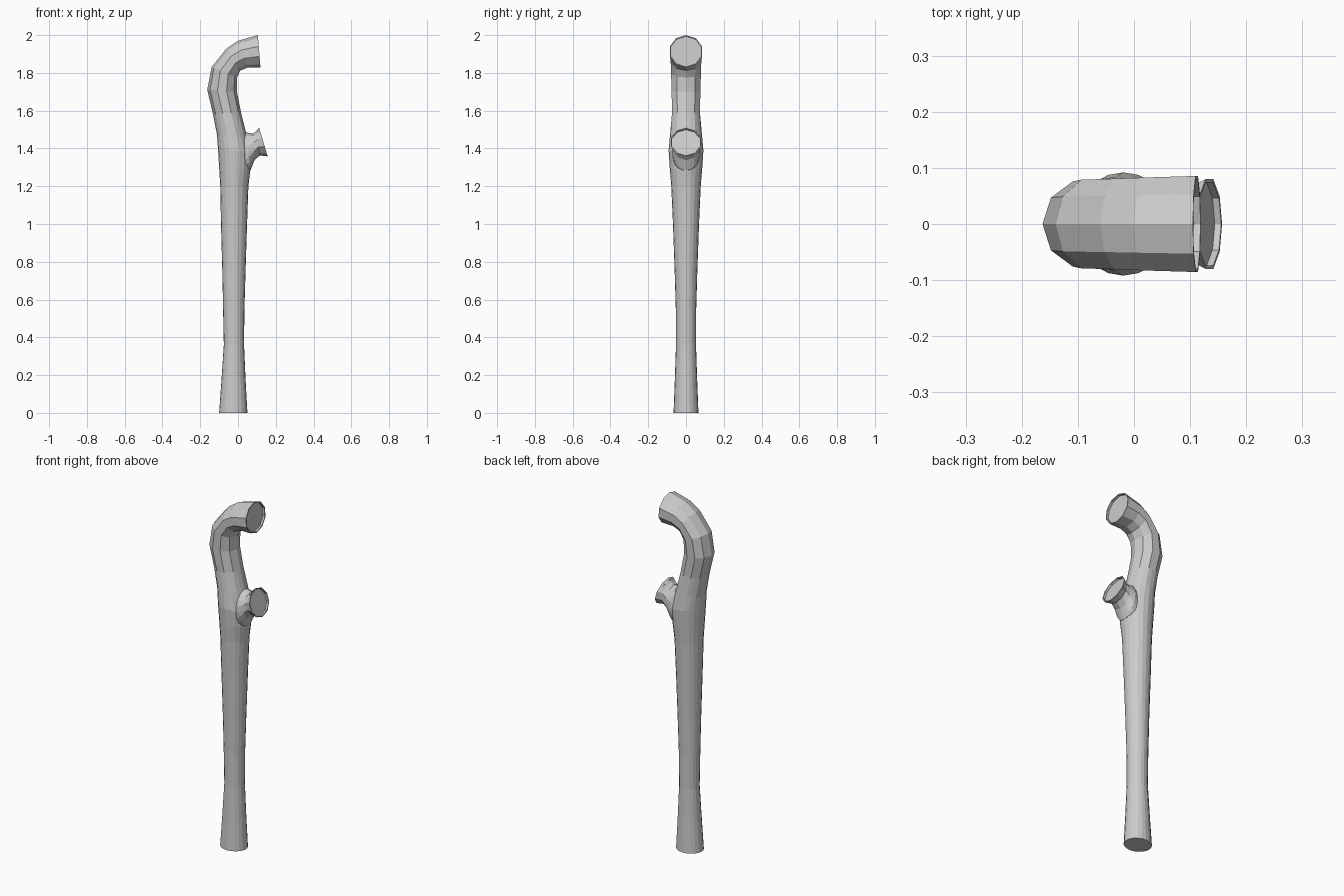
import bpy, bmesh, math
from mathutils import Vector

if "Cube" in bpy.data.objects:
    bpy.data.objects.remove(bpy.data.objects["Cube"])

SIDES = 20


def loft(name, rings, facet_from, recess=0.012):
    """Skin elliptical rings (left xz, right xz, y radius); rings after facet_from are ten-sided."""
    bm = bmesh.new()
    loops = []

    def add_ring(a, b, ry, decagon, scale=1.0, shift=0.0):
        a, b = Vector((a[0], 0, a[1])), Vector((b[0], 0, b[1]))
        mid, half = (a + b) / 2, (b - a) / 2
        back = Vector((half.z, 0, -half.x)).normalized() * shift
        loop = []
        for i in range(SIDES):
            t = 2 * math.pi * i / SIDES
            k = scale * (math.cos(math.pi / 10) if decagon and i % 2 else 1)
            loop.append(bm.verts.new(mid + back + half * k * math.cos(t)
                                     + Vector((0, ry * k * math.sin(t), 0))))
        loops.append(loop)

    for n, (a, b, ry) in enumerate(rings):
        add_ring(a, b, ry, n >= facet_from)
    # thin rim and slightly sunken cut face
    a, b, ry = rings[-1]
    add_ring(a, b, ry, True, 0.93)
    add_ring(a, b, ry, True, 0.93, recess)
    for p, q in zip(loops, loops[1:]):
        for i in range(SIDES):
            j = (i + 1) % SIDES
            bm.faces.new((p[i], p[j], q[j], q[i]))
    bm.faces.new(loops[0])
    bm.faces.new(loops[-1])
    bmesh.ops.recalc_face_normals(bm, faces=bm.faces)
    mesh = bpy.data.meshes.new(name)
    bm.to_mesh(mesh)
    bm.free()
    ob = bpy.data.objects.new(name, mesh)
    bpy.context.collection.objects.link(ob)
    return ob


# Main trunk with its bent upper end
trunk = loft("trunk", [
    ((-.100, 0.00), (.050, 0.00), .066),
    ((-.087, 0.18), (.040, 0.18), .059),
    ((-.075, 0.36), (.032, 0.36), .053),
    ((-.079, 0.55), (.034, 0.55), .054),
    ((-.083, 0.75), (.040, 0.75), .060),
    ((-.090, 1.00), (.048, 1.00), .069),
    ((-.094, 1.20), (.055, 1.20), .078),
    ((-.100, 1.30), (.066, 1.29), .086),
    ((-.106, 1.40), (.068, 1.38), .092),
    ((-.111, 1.47), (.042, 1.485), .084),
    ((-.132, 1.58), (.016, 1.59), .078),
    ((-.163, 1.71), (-.006, 1.70), .080),
    ((-.140, 1.83), (-.006, 1.775), .083),
    ((-.060, 1.93), (.012, 1.812), .085),
    ((.000, 1.97), (.050, 1.828), .087),
    ((.105, 2.00), (.119, 1.828), .090),
], 10)

# Short side stub
stub = loft("branch_stub", [
    ((-.010, 1.46), (-.010, 1.22), .060),
    ((.042, 1.485), (.066, 1.285), .074),
    ((.078, 1.478), (.088, 1.338), .070),
    ((.095, 1.490), (.115, 1.363), .070),
    ((.112, 1.510), (.157, 1.358), .084),
], 2)

# Fuse the stub into the trunk
mod = trunk.modifiers.new("fuse", "BOOLEAN")
mod.operation = 'UNION'
mod.solver = 'EXACT'
mod.object = stub
bpy.context.view_layer.objects.active = trunk
trunk.select_set(True)
bpy.ops.object.modifier_apply(modifier=mod.name)
bpy.data.objects.remove(stub)
